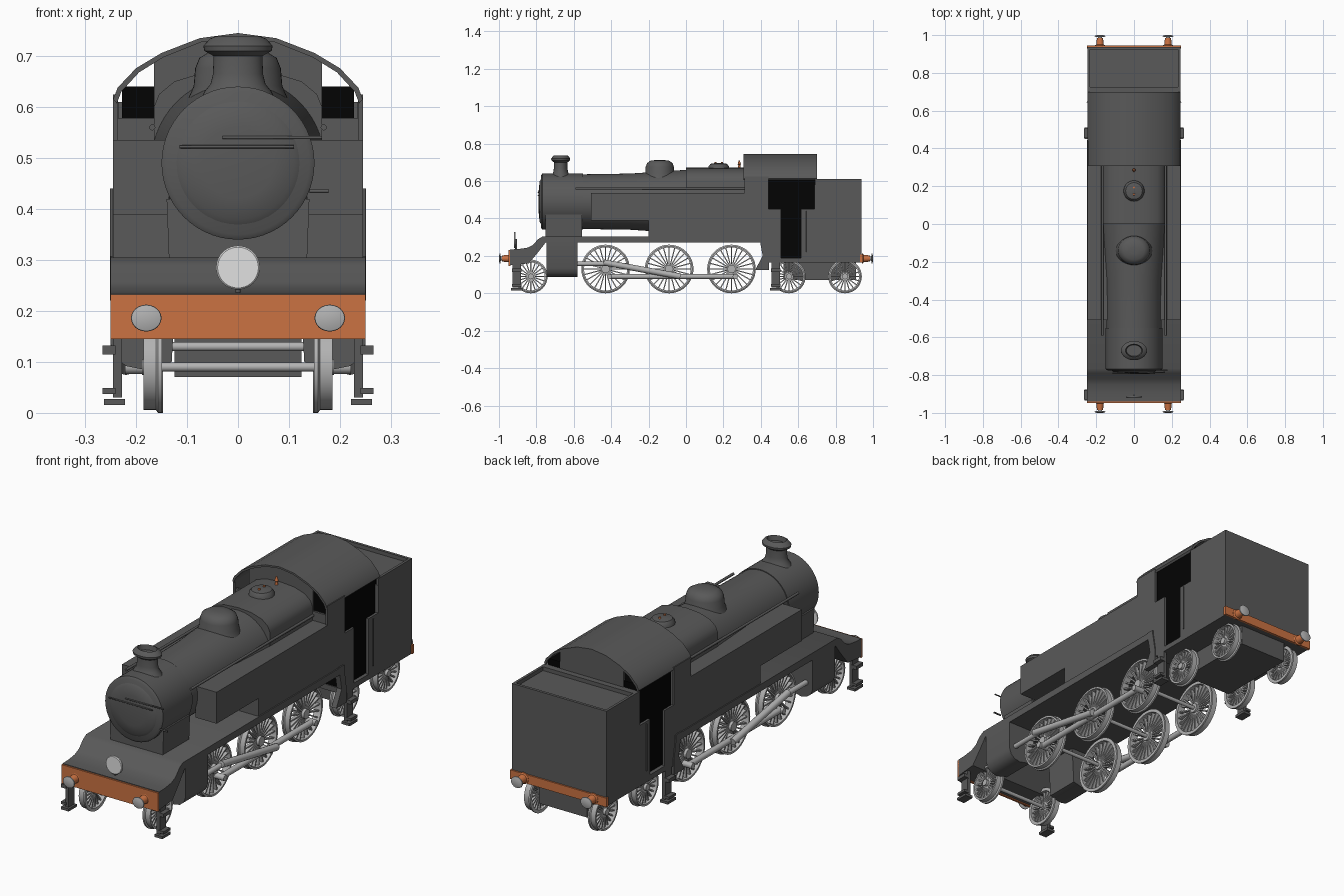
import bpy, bmesh, math
from mathutils import Matrix, Vector

if "Cube" in bpy.data.objects:
    bpy.data.objects.remove(bpy.data.objects["Cube"])


def material(name, rgb):
    m = bpy.data.materials.new(name)
    m.use_nodes = True
    m.diffuse_color = (*rgb, 1)
    m.node_tree.nodes["Principled BSDF"].inputs["Base Color"].default_value = (*rgb, 1)
    return m


GREY = material("dark grey paint", (0.1, 0.1, 0.1))
BLACK = material("black interior", (0.001, 0.001, 0.001))
ORANGE = material("orange paint", (0.6, 0.17, 0.055))
STEEL = material("light steel", (0.45, 0.45, 0.45))
WHITE = material("white lamp", (0.75, 0.75, 0.75))


def finish(name, bm, mat, smooth=None):
    bmesh.ops.recalc_face_normals(bm, faces=bm.faces)
    me = bpy.data.meshes.new(name)
    bm.to_mesh(me)
    bm.free()
    me.materials.append(mat)
    ob = bpy.data.objects.new(name, me)
    bpy.context.collection.objects.link(ob)
    if smooth:
        bpy.ops.object.select_all(action="DESELECT")
        ob.select_set(True)
        bpy.context.view_layer.objects.active = ob
        bpy.ops.object.shade_smooth_by_angle(angle=math.radians(smooth))
    return ob


def add_box(bm, x, y, z):
    """Box from (low, high) ranges on each axis."""
    c = Vector([sum(r) / 2 for r in (x, y, z)])
    s = [abs(r[1] - r[0]) for r in (x, y, z)]
    bmesh.ops.create_cube(bm, size=1, matrix=Matrix.Translation(c) @ Matrix.Diagonal((*s, 1)))


def box(name, x, y, z, mat=GREY):
    bm = bmesh.new()
    add_box(bm, x, y, z)
    return finish(name, bm, mat)


def prism(name, pts, lo, hi, axis="x", mat=GREY, smooth=None):
    """Outline in (y, z) pushed along x, or in (x, z) pushed along y."""
    place = (lambda p: (lo, *p)) if axis == "x" else (lambda p: (p[0], lo, p[1]))
    push = (hi - lo, 0, 0) if axis == "x" else (0, hi - lo, 0)
    bm = bmesh.new()
    face = bm.faces.new([bm.verts.new(place(p)) for p in pts])
    out = bmesh.ops.extrude_face_region(bm, geom=[face], use_keep_orig=True)
    bmesh.ops.translate(bm, vec=push, verts=[v for v in out["geom"] if isinstance(v, bmesh.types.BMVert)])
    return finish(name, bm, mat, smooth)


def revolve(bm, profile, matrix, segs, closed=False):
    rings = []
    for r, h in profile:
        rings.append([bm.verts.new(matrix @ Vector((r * math.cos(a), r * math.sin(a), h)))
                      for a in (2 * math.pi * i / segs for i in range(segs))])
    pairs = list(zip(rings, rings[1:])) + ([(rings[-1], rings[0])] if closed else [])
    for a, b in pairs:
        for i in range(segs):
            j = (i + 1) % segs
            bm.faces.new((a[i], a[j], b[j], b[i]))
    if not closed:
        bm.faces.new(rings[0])
        bm.faces.new(rings[-1])


TURN = {"x": Matrix.Rotation(math.pi / 2, 4, "Y"),
        "y": Matrix.Rotation(-math.pi / 2, 4, "X"), "z": Matrix()}


def lathe(name, profile, loc, axis="z", mat=GREY, scale=(1, 1, 1), segs=40):
    bm = bmesh.new()
    m = Matrix.Translation(loc) @ Matrix.Diagonal((*scale, 1)) @ TURN[axis]
    revolve(bm, profile, m, segs)
    return finish(name, bm, mat, 40)


def rod(name, a, b, r, mat=GREY, flat=1):
    """Round bar between two points; flat below 1 thins it across x."""
    a, b = Vector(a), Vector(b)
    bm = bmesh.new()
    d = b - a
    m = Matrix.Translation(a) @ Matrix.Diagonal((flat, 1, 1, 1)) @ d.to_track_quat("Z", "Y").to_matrix().to_4x4()
    revolve(bm, [(r, 0), (r, d.length)], m, 12)
    return finish(name, bm, mat, 40)


def wheel(name, x, y, r, spokes):
    """Spoked wheel with a rim, an inner flange and a hub."""
    bm = bmesh.new()
    m = Matrix.Translation((x, y, r)) @ TURN["x"]
    if x < 0:
        m = m @ Matrix.Rotation(math.pi, 4, "X")
    w = 0.018
    revolve(bm, [(r, -w), (r, -w + 0.008), (r - 0.006, -w + 0.012), (r - 0.006, w),
                 (r - 0.015, w), (r - 0.015, -w)], m, 40, closed=True)
    revolve(bm, [(r * 0.17, -w), (r * 0.17, w + 0.003)], m, 20)
    for i in range(spokes):
        t = m @ Matrix.Rotation(2 * math.pi * i / spokes, 4, "Z") @ Matrix.Translation((r * 0.52, 0, 0))
        bmesh.ops.create_cube(bm, size=1, matrix=t @ Matrix.Diagonal((r * 0.78, 0.006, 0.016, 1)))
    return finish(name, bm, STEEL, 35)


def mirrored(half):
    """Close a right-hand (x, z) outline with its mirror image."""
    return half + [(-x, z) for x, z in reversed(half) if x > 0]


# Boiler, smokebox and firebox
AXIS = 0.49
lathe("smokebox", [(0.14, -0.775), (0.15, -0.768), (0.15, -0.55)], (0, 0, AXIS), "y", segs=56)
lathe("boiler", [(0.146, -0.56), (0.15, -0.3), (0.17, 0.0), (0.17, 0.05)], (0, 0, AXIS), "y", segs=56)
lathe("smokebox_door", [(0.02, -0.789), (0.07, -0.787), (0.11, -0.782), (0.125, -0.772)], (0, 0, AXIS), "y", segs=48)
prism("firebox", mirrored([(0.165, 0.3), (0.165, 0.6), (0.155, 0.625), (0.125, 0.65), (0.07, 0.667), (0, 0.672)]),
      0, 0.315, "y", smooth=35)
prism("saddle", mirrored([(0.135, 0.29), (0.14, 0.42), (0, 0.42)]), -0.75, -0.555, "y")
rod("door_bar", (-0.115, -0.79, 0.522), (0.11, -0.79, 0.522), 0.003)
rod("door_rail", (-0.03, -0.79, 0.54), (0.165, -0.785, 0.54), 0.003)
rod("door_handle", (0.14, -0.775, 0.435), (0.178, -0.775, 0.435), 0.004)

# Boiler fittings
lathe("chimney", [(0.075, -0.02), (0.066, 0.0), (0.054, 0.015), (0.049, 0.035), (0.048, 0.07), (0.066, 0.08),
                  (0.068, 0.09), (0.055, 0.104), (0.045, 0.108), (0.04, 0.085)], (0, -0.67, 0.63), scale=(1, 0.75, 1))
lathe("dome", [(0.1, -0.03), (0.087, 0.0), (0.084, 0.035), (0.076, 0.055), (0.055, 0.068), (0.02, 0.072)],
      (0, -0.14, 0.641), scale=(1, 0.9, 1))
lathe("valve_cover", [(0.056, -0.01), (0.054, 0.01), (0.044, 0.022), (0.015, 0.027)], (0, 0.175, 0.67))
for dy in (-0.018, 0.018):
    lathe("safety_valve", [(0.006, 0), (0.005, 0.008)], (0, 0.175 + dy, 0.694), mat=ORANGE, segs=10)
lathe("whistle", [(0.008, 0), (0.005, 0.018), (0.009, 0.022), (0.003, 0.042)], (0, 0.285, 0.668), mat=ORANGE, segs=12)

# Running board with curved front apron
prism("running_board", [(-0.94, 0.235), (-0.9, 0.236), (-0.85, 0.243), (-0.82, 0.257), (-0.79, 0.29), (-0.765, 0.305),
                        (0.43, 0.305), (0.43, 0.272), (-0.75, 0.272), (-0.79, 0.22), (-0.84, 0.16), (-0.94, 0.15)],
      -0.25, 0.25, smooth=35)

# Cab and bunker
box("cab_floor", (-0.245, 0.245), (0.43, 0.935), (0.165, 0.19))
box("cab_interior", (-0.228, 0.228), (0.435, 0.695), (0.185, 0.64), BLACK)
arc = [(0.245, 0.615), (0.236, 0.638), (0.2, 0.676), (0.15, 0.706), (0.075, 0.735), (0, 0.745)]
outer = mirrored(arc)
inner = [(x * 0.97, z - 0.008) for x, z in reversed(outer)]
prism("cab_roof", outer + inner, 0.308, 0.7, "y", smooth=35)
wall = mirrored([(0.243, 0.3), (0.243, 0.578), (0.165, 0.578), (0.165, 0.692), (0.075, 0.73), (0, 0.738)])
prism("cab_front", wall, 0.318, 0.328, "y")
prism("cab_back", wall, 0.688, 0.698, "y")
box("bunker", (-0.238, 0.238), (0.7, 0.93), (0.18, 0.592))
box("bunker_back", (-0.245, 0.245), (0.925, 0.938), (0.175, 0.61))
box("bunker_front", (-0.235, 0.235), (0.695, 0.725), (0.4, 0.61))
box("rear_frame", (-0.125, 0.125), (0.52, 0.91), (0.07, 0.17))
box("front_buffer_beam", (-0.25, 0.25), (-0.948, -0.938), (0.145, 0.232), ORANGE)
box("rear_buffer_beam", (-0.25, 0.25), (0.93, 0.945), (0.165, 0.207), ORANGE)
lathe("front_lamp", [(0.04, -0.005), (0.043, -0.002), (0.043, 0.004)], (0, -0.915, 0.285), "y", WHITE)
rod("lamp_bracket", (0, -0.908, 0.23), (0, -0.908, 0.29), 0.005)

for s, side in ((-1, "right"), (1, "left")):
    # Side tank, cab side sheets and handrail
    prism(side + "_tank", [(-0.508, 0.388), (-0.508, 0.535), (0.318, 0.535), (0.318, 0.3), (-0.2, 0.3), (-0.2, 0.388)],
          s * 0.135, s * 0.245)
    prism(side + "_cab_sheet", [(0.312, 0.3), (0.312, 0.625), (0.44, 0.625), (0.44, 0.45), (0.508, 0.45),
                                (0.508, 0.18), (0.43, 0.18), (0.43, 0.3)], s * 0.235, s * 0.245)
    prism(side + "_bunker_sheet", [(0.615, 0.18), (0.615, 0.45), (0.69, 0.45), (0.69, 0.61), (0.935, 0.61),
                                   (0.935, 0.18)], s * 0.233, s * 0.245)
    rod(side + "_cab_rail", (s * 0.248, 0.645, 0.22), (s * 0.248, 0.645, 0.44), 0.003)
    rod(side + "_boiler_rail", (s * 0.168, -0.59, 0.56), (s * 0.168, 0.315, 0.56), 0.006)
    prism(side + "_valance", [(0.39, 0.308), (0.425, 0.308), (0.433, 0.27), (0.445, 0.2), (0.445, 0.125),
                              (0.37, 0.125), (0.41, 0.2)], s * 0.225, s * 0.25)

    # Cylinder and steps
    prism(side + "_cylinder", [(s * x, z) for x, z in ((0.12, 0.28), (0.25, 0.28), (0.25, 0.135), (0.24, 0.108),
                               (0.22, 0.092), (0.19, 0.086), (0.13, 0.1))], -0.745, -0.58, "y", smooth=35)
    for y, label in ((-0.905, "front"), (0.48, "cab")):
        bm = bmesh.new()
        add_box(bm, (s * 0.228, s * 0.245), (y - 0.022, y + 0.022), (0.03, 0.18))
        add_box(bm, (s * 0.222, s * 0.263), (y - 0.03, y + 0.03), (0.015, 0.027))
        add_box(bm, (s * 0.24, s * 0.266), (y - 0.025, y + 0.025), (0.037, 0.049))
        add_box(bm, (s * 0.24, s * 0.266), (y - 0.025, y + 0.025), (0.115, 0.132))
        finish(f"{side}_{label}_step", bm, GREY)

    # Buffers at both ends
    for e, end in ((-1, "front"), (1, "rear")):
        lathe(f"{side}_{end}_buffer_body", [(0.026, 0), (0.026, 0.006), (0.02, 0.01), (0.016, 0.045)],
              (s * 0.18, e * 0.94, 0.186), "y", ORANGE, (1, e, 1), 20)
        lathe(f"{side}_{end}_buffer_head", [(0.01, 0.04), (0.012, 0.05), (0.03, 0.052), (0.029, 0.056), (0.015, 0.06)],
              (s * 0.18, e * 0.94, 0.186), "y", STEEL, (1, e, 0.88), 24)

    # Wheels, cranks and rods
    for y in (-0.43, -0.09, 0.243):
        wheel(side + "_driving_wheel", s * 0.165, y, 0.13, 24)
        rod(side + "_crank_pin", (s * 0.17, y + 0.02, 0.09), (s * 0.222, y + 0.02, 0.09), 0.014, STEEL)
    for y in (-0.83, 0.55, 0.85):
        wheel(side + "_carrying_wheel", s * 0.167, y, 0.09, 20)
    rod(side + "_coupling_rod", (s * 0.2, -0.41, 0.09), (s * 0.2, 0.265, 0.09), 0.014, STEEL)
    rod(side + "_connecting_rod", (s * 0.22, -0.44, 0.165), (s * 0.22, -0.03, 0.09), 0.016, STEEL)
    rod(side + "_piston_rod", (s * 0.215, -0.6, 0.158), (s * 0.215, -0.42, 0.158), 0.012, STEEL)

# Axles
for y, r in ((-0.43, 0.13), (-0.09, 0.13), (0.243, 0.13), (-0.83, 0.09), (0.55, 0.09), (0.85, 0.09)):
    rod("axle", (-0.165, y, r), (0.165, y, r), 0.009, STEEL)
